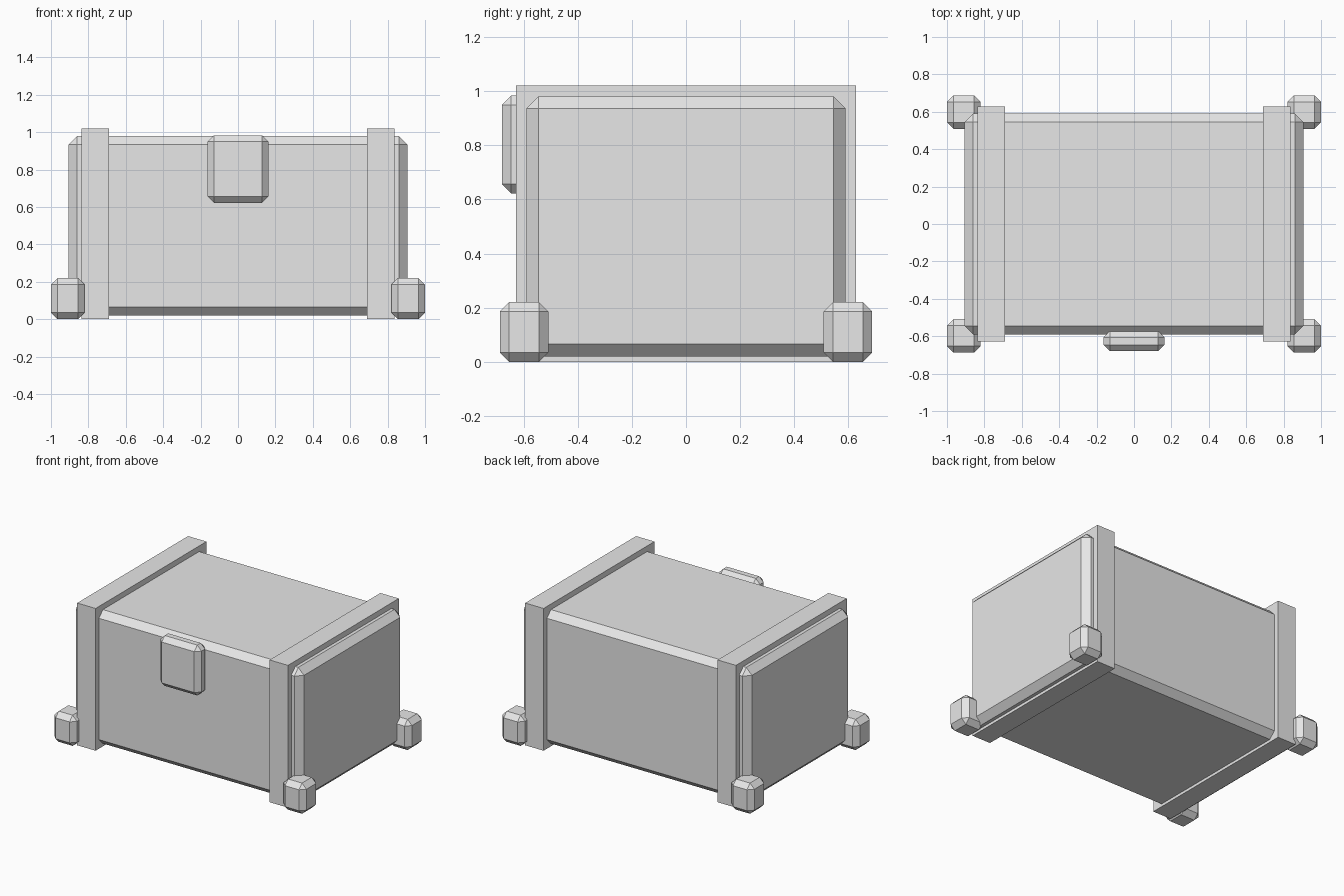
import bpy
import bmesh
from mathutils import Vector

if "Cube" in bpy.data.objects:
    bpy.data.objects.remove(bpy.data.objects["Cube"])

grey = bpy.data.materials.new("plain grey")
grey.diffuse_color = (0.8, 0.8, 0.8, 1.0)
grey.use_nodes = True
grey.node_tree.nodes["Principled BSDF"].inputs["Base Color"].default_value = grey.diffuse_color


def box(name, lo, hi, bevel=0.0):
    """Flat-shaded box from corner lo to corner hi, with one-step chamfers."""
    lo, hi = Vector(lo), Vector(hi)
    size, mid = hi - lo, (lo + hi) / 2
    bm = bmesh.new()
    bmesh.ops.create_cube(bm, size=1.0)
    bmesh.ops.scale(bm, vec=size, verts=bm.verts)
    if bevel:
        bmesh.ops.bevel(bm, geom=bm.edges[:], offset=bevel, segments=1,
                        affect='EDGES', profile=0.5)
    mesh = bpy.data.meshes.new(name)
    bm.to_mesh(mesh)
    bm.free()
    mesh.materials.append(grey)
    obj = bpy.data.objects.new(name, mesh)
    obj.location = mid
    bpy.context.collection.objects.link(obj)
    return obj


# Chest body
box("chest_body", (-0.905, -0.59, 0.02), (0.905, 0.59, 0.98), 0.045)

# Front latch
box("latch", (-0.163, -0.68, 0.622), (0.163, -0.572, 0.983), 0.034)

for sx, side in ((-1, "left"), (1, "right")):
    # Strap wrapped round the body
    x = sx * 0.763
    box(f"{side}_strap", (x - 0.073, -0.628, 0.0), (x + 0.073, 0.628, 1.02))
    # Corner feet
    for sy, end in ((-1, "front"), (1, "back")):
        fx, fy = sx * 0.91, sy * 0.598
        box(f"{end}_{side}_foot", (fx - 0.09, fy - 0.09, 0.0),
            (fx + 0.09, fy + 0.09, 0.22), 0.035)
